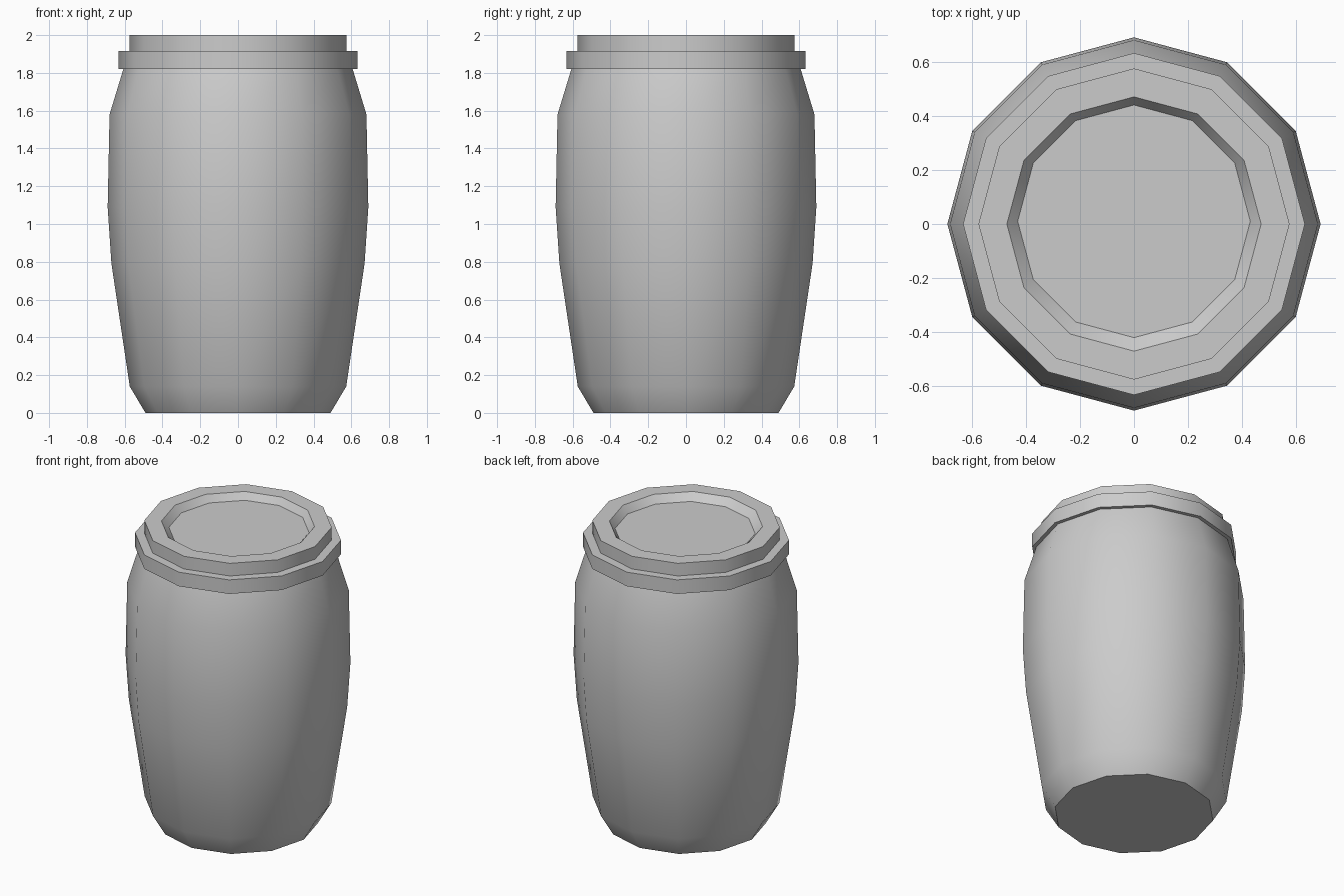
import bpy, bmesh, math

if "Cube" in bpy.data.objects:
    bpy.data.objects.remove(bpy.data.objects["Cube"])

SIDES = 12


def lathe(name, profile, cap_bottom=False, cap_top=False, top_shift=0.0):
    """Revolve a (radius, z) profile, listed from bottom to top, into a 12-sided part."""
    bm = bmesh.new()
    rings = []
    for i, (r, z) in enumerate(profile):
        dy = top_shift if i == len(profile) - 1 else 0.0
        rings.append([bm.verts.new((r * math.cos(2 * math.pi * k / SIDES),
                                    r * math.sin(2 * math.pi * k / SIDES) + dy, z))
                      for k in range(SIDES)])
    for low, high in zip(rings, rings[1:]):
        for k in range(SIDES):
            n = (k + 1) % SIDES
            bm.faces.new((low[k], low[n], high[n], high[k]))
    if cap_bottom:
        bm.faces.new(rings[0][::-1])
    if cap_top:
        bm.faces.new(rings[-1])
    mesh = bpy.data.meshes.new(name)
    bm.to_mesh(mesh)
    bm.free()
    obj = bpy.data.objects.new(name, mesh)
    bpy.context.collection.objects.link(obj)
    bpy.ops.object.select_all(action='DESELECT')
    obj.select_set(True)
    bpy.context.view_layer.objects.active = obj
    bpy.ops.object.shade_smooth_by_angle(angle=math.radians(35))
    return obj


# Bulging drum body with chamfered foot, open at the top under the lid
lathe("barrel_body", [(0.49, 0), (0.573, 0.14), (0.67, 0.79), (0.69, 1.09),
                      (0.68, 1.58), (0.607, 1.82)], cap_bottom=True)

# Clamp ring around the neck
lathe("clamp_ring", [(0.605, 1.82), (0.632, 1.82), (0.632, 1.915), (0.575, 1.915)])

# Lid with a shallow recess whose floor sits slightly off centre
lathe("lid", [(0.575, 1.915), (0.575, 2.0), (0.47, 2.0), (0.43, 1.955)],
      cap_top=True, top_shift=0.01)
